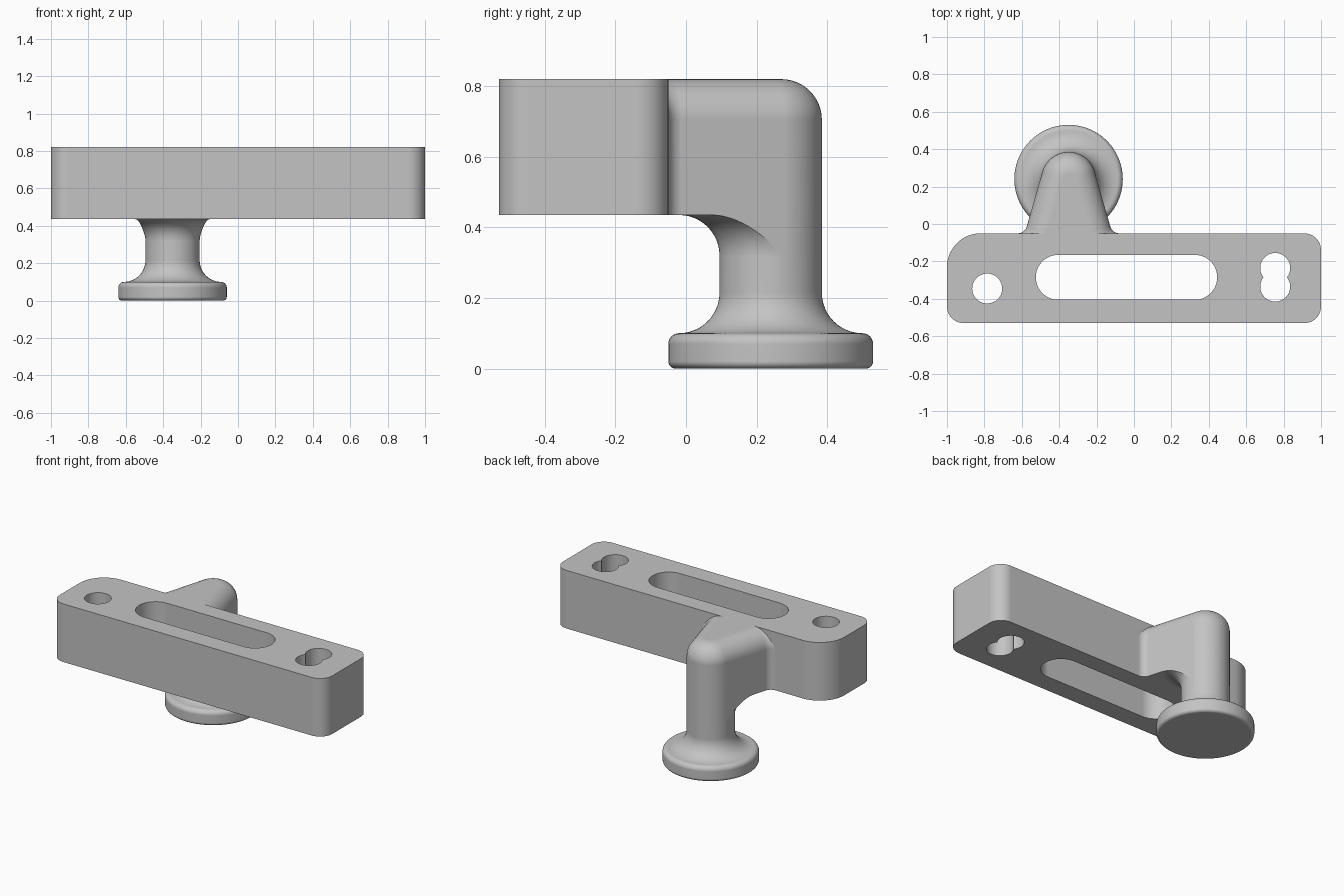
import bpy, bmesh
from math import sin, cos, radians, pi

old = bpy.data.objects.get("Cube")
if old:
    bpy.data.objects.remove(old, do_unlink=True)

grey = bpy.data.materials.new("plain grey")
grey.use_nodes = True
colour = (0.55, 0.55, 0.55, 1)
grey.diffuse_color = colour
grey.node_tree.nodes["Principled BSDF"].inputs["Base Color"].default_value = colour

POST_X, POST_Y, POST_R = -0.35, 0.24, 0.145
BOTTOM, TOP, BACK = 0.435, 0.82, -0.05


def arc(cx, cy, r, start, end, steps=12):
    """Points along an arc, angles in degrees."""
    angles = [radians(start + (end - start) * i / steps) for i in range(steps + 1)]
    return [(cx + r * cos(a), cy + r * sin(a)) for a in angles]


def loft(name, layers):
    """Solid through stacked outlines, each given as (outline, height)."""
    bm = bmesh.new()
    rings = [[bm.verts.new((x, y, z)) for x, y in pts] for pts, z in layers]
    for low, high in zip(rings, rings[1:]):
        for i in range(len(low)):
            j = (i + 1) % len(low)
            bm.faces.new((low[i], low[j], high[j], high[i]))
    bm.faces.new(rings[0][::-1])
    bm.faces.new(rings[-1])
    bmesh.ops.recalc_face_normals(bm, faces=bm.faces)
    mesh = bpy.data.meshes.new(name)
    bm.to_mesh(mesh)
    bm.free()
    mesh.materials.append(grey)
    obj = bpy.data.objects.new(name, mesh)
    bpy.context.collection.objects.link(obj)
    return obj


def lathe(name, profile, sides=96):
    """Solid of revolution about the post axis from (radius, height) points."""
    return loft(name, [(arc(POST_X, POST_Y, r, 0, 360, sides)[:-1], z)
                       for r, z in profile])


def combine(obj, tool, operation):
    """Apply a boolean and discard the tool."""
    mod = obj.modifiers.new("cut", 'BOOLEAN')
    mod.operation, mod.object, mod.solver = operation, tool, 'EXACT'
    bpy.context.view_layer.objects.active = obj
    bpy.ops.object.modifier_apply(modifier=mod.name)
    bpy.data.objects.remove(tool, do_unlink=True)


def finish(obj):
    bpy.ops.object.select_all(action='DESELECT')
    obj.select_set(True)
    bpy.context.view_layer.objects.active = obj
    bpy.ops.object.shade_smooth_by_angle(angle=radians(30))
    mod = obj.modifiers.new("even shading", 'WEIGHTED_NORMAL')
    mod.keep_sharp = True


# Mounting plate with one larger corner
front, small, large = -0.53, 0.09, 0.18
outline = (arc(1 - small, BACK - small, small, 0, 90)
           + arc(-1 + large, BACK - large, large, 90, 180)
           + arc(-1 + small, front + small, small, 180, 270)
           + arc(1 - small, front + small, small, 270, 360))
plate = loft("mounting_plate", [(outline, BOTTOM), (outline, TOP)])

# Through holes: round, long slot, and a double hole of two circles
slot = arc(0.325, -0.285, 0.12, -90, 90, 24) + arc(-0.405, -0.285, 0.12, 90, 270, 24)
holes = [slot] + [arc(x, y, 0.08, 0, 360, 48)[:-1]
                  for x, y in ((-0.785, -0.345), (0.755, -0.235), (0.755, -0.335))]
for hole in holes:
    combine(plate, loft("hole_cutter", [(hole, 0.3), (hole, 1)]), 'DIFFERENCE')
finish(plate)

# Tapered arm, blended into the plate, with a rounded upper edge
TAPER, BLEND, ROUND = 16, 0.05, 0.115
blend_y = BACK + BLEND
blend_x = ((POST_R + BLEND + (POST_Y - blend_y) * sin(radians(TAPER)))
           / cos(radians(TAPER)))


def arm_outline(inset):
    r = BLEND + inset
    left = arc(POST_X - blend_x, blend_y, r, -TAPER, -90)
    right = arc(POST_X + blend_x, blend_y, r, 270, 180 + TAPER)
    tip = arc(POST_X, POST_Y, POST_R - inset, TAPER, 180 - TAPER, 32)
    ends = [(left[-1][0], -0.1), (right[0][0], -0.1)]
    return [(x, max(y, -0.09)) for x, y in tip + left] + ends \
        + [(x, max(y, -0.09)) for x, y in right]


layers = [(arm_outline(0), 0.3)]
for i in range(13):
    a = pi / 2 * i / 12
    layers.append((arm_outline(ROUND * (1 - cos(a))), TOP - ROUND + ROUND * sin(a)))
arm = loft("arm", layers)

# Hollow curve under the arm
under = [(POST_R - 0.001, 0.2)] + arc(POST_R + ROUND, BOTTOM - ROUND, ROUND, 180, 90)
under += [(1, BOTTOM), (1, 1)]
combine(arm, lathe("arm_trimmer", under), 'INTERSECT')
finish(arm)

# Post flaring out to a round foot
profile = (arc(0.27, 0.02, 0.02, -90, 0, 6)
           + arc(0.26, 0.07, 0.03, 0, 90, 8)
           + arc(POST_R + ROUND, 0.1 + ROUND, ROUND, 270, 180)[1:]
           + [(POST_R, 0.325)])
finish(lathe("post_and_foot", profile))
